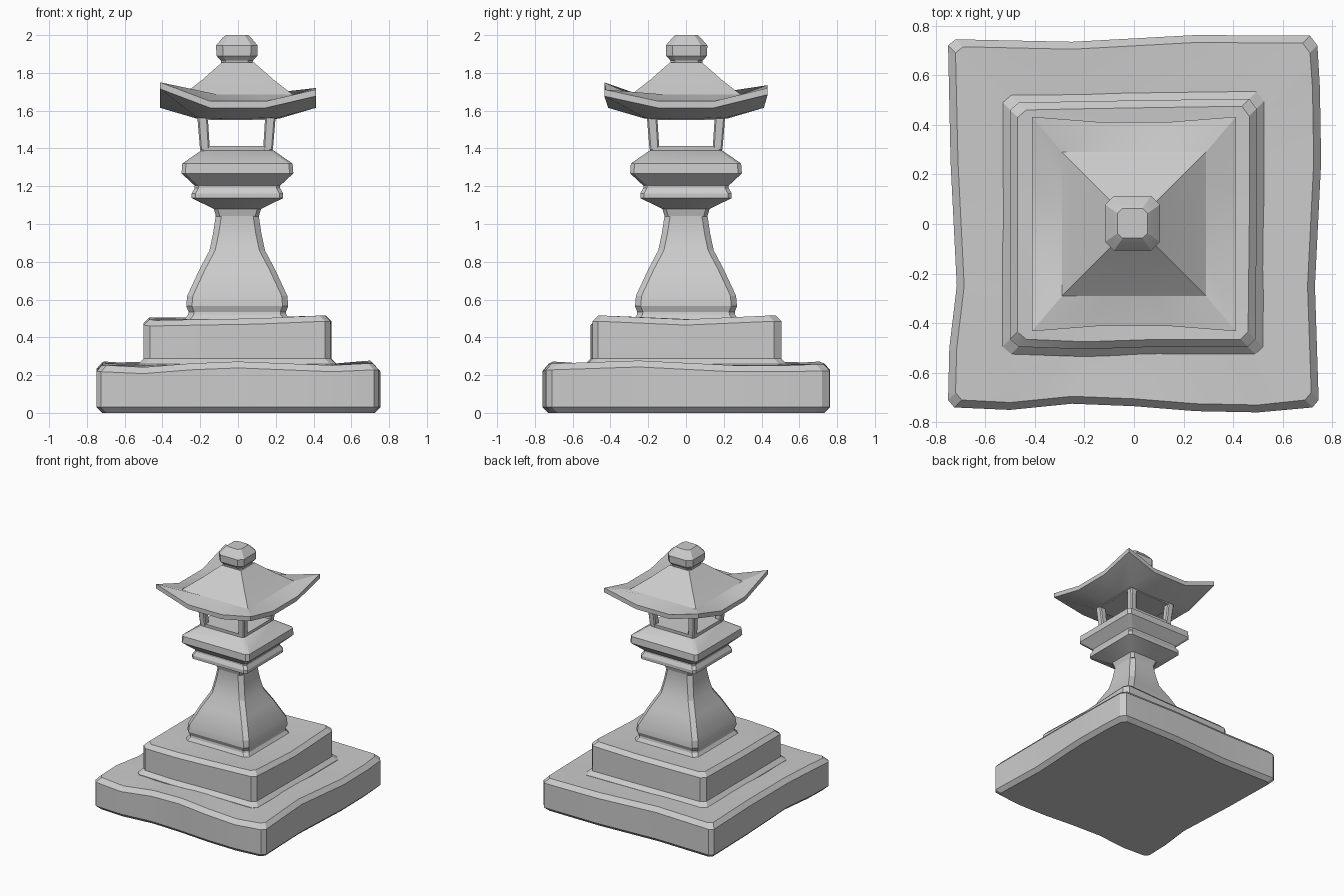
import bpy
import bmesh
import math


def loft(name, rings):
    """Skin a stack of closed rings (equal point counts) and cap both ends."""
    bm = bmesh.new()
    loops = [[bm.verts.new(p) for p in ring] for ring in rings]
    n = len(loops[0])
    for a, b in zip(loops, loops[1:]):
        for i in range(n):
            j = (i + 1) % n
            bm.faces.new((a[i], a[j], b[j], b[i]))
    bm.faces.new(loops[0][::-1])
    bm.faces.new(loops[-1])
    bmesh.ops.recalc_face_normals(bm, faces=bm.faces)
    me = bpy.data.meshes.new(name)
    bm.to_mesh(me)
    bm.free()
    ob = bpy.data.objects.new(name, me)
    bpy.context.collection.objects.link(ob)
    bpy.ops.object.select_all(action='DESELECT')
    ob.select_set(True)
    bpy.context.view_layer.objects.active = ob
    bpy.ops.object.shade_smooth_by_angle(angle=math.radians(20))
    return ob


def chamfer_ring(h, z, c, cx=0.0, cy=0.0):
    """Square of half width h with corners cut by c."""
    k = h - c
    pts = [(-k, -h), (k, -h), (h, -k), (h, k), (k, h), (-k, h), (-h, k), (-h, -k)]
    return [(cx + x, cy + y, z) for x, y in pts]


def worn_slab(name, outline, levels, core_z):
    """Slab from an uneven outline (x, y, wear); levels = (inset, z, wear weight)."""
    rings = []
    for inset, z, w in levels:
        ring = []
        for x, y, wear in outline:
            m = max(abs(x), abs(y))
            sx = inset * (1 if x > 0 else -1) if abs(x) > 0.8 * m else 0
            sy = inset * (1 if y > 0 else -1) if abs(y) > 0.8 * m else 0
            ring.append((x - sx, y - sy, z + wear * w))
        rings.append(ring)
    rings.append([(x * 0.6, y * 0.6, core_z) for x, y, _ in outline])
    return loft(name, rings)


# Bottom slab with uneven edges
worn_slab("base_slab", [
    (-0.725, -0.74, -0.01), (-0.5, -0.75, -0.02), (-0.25, -0.725, 0), (0.0, -0.735, 0.01),
    (0.25, -0.755, 0), (0.5, -0.76, -0.01), (0.72, -0.74, 0), (0.745, -0.71, 0),
    (0.73, -0.25, 0.015), (0.755, 0.25, -0.01), (0.75, 0.55, -0.01), (0.74, 0.72, -0.005),
    (0.71, 0.76, -0.005), (0.245, 0.762, 0), (-0.25, 0.735, 0.01), (-0.72, 0.745, 0.005),
    (-0.75, 0.72, 0.005), (-0.74, 0.25, 0.01), (-0.715, -0.25, -0.01), (-0.745, -0.5, 0),
    (-0.75, -0.71, -0.01)],
    [(0.03, 0.0, 0), (0, 0.03, 0), (0, 0.228, 1), (0.03, 0.262, 1)], 0.255)

# Second step with flared foot
worn_slab("upper_step", [
    (-0.465, -0.495, -0.015), (-0.2, -0.505, -0.01), (0.1, -0.495, -0.005), (0.46, -0.495, 0.01),
    (0.49, -0.465, 0.01), (0.495, 0.0, -0.01), (0.495, 0.465, 0.01), (0.465, 0.505, 0.01),
    (0.1, 0.5, 0.0), (-0.2, 0.495, 0), (-0.465, 0.49, 0), (-0.5, 0.46, 0),
    (-0.5, 0.0, -0.01), (-0.5, -0.465, -0.01)],
    [(-0.03, 0.2, 0), (-0.03, 0.258, 0), (0, 0.287, 0), (0, 0.475, 1), (0.03, 0.505, 1)], 0.497)

# Tapered pillar
pillar = [(0.285, 0.485), (0.26, 0.52), (0.258, 0.535), (0.27, 0.565), (0.265, 0.62),
          (0.2, 0.76), (0.147, 0.86), (0.128, 0.95), (0.113, 1.05), (0.12, 1.085)]
loft("pillar", [chamfer_ring(h, z, 0.03, -0.004) for h, z in pillar])

# Stepped collar carrying the lamp chamber
collar = [(0.113, 1.04), (0.125, 1.08), (0.242, 1.137), (0.242, 1.162), (0.226, 1.19),
          (0.226, 1.203), (0.296, 1.268), (0.292, 1.32), (0.195, 1.387), (0.18, 1.392)]
loft("collar", [chamfer_ring(h, z, 0.02, -0.003) for h, z in collar])

# Lamp chamber: sill, four leaning posts, lintel
loft("chamber_sill", [chamfer_ring(h, z, 0.015, -0.008) for h, z in [(0.19, 1.38), (0.192, 1.412)]])
for sx, sn in ((-1, "left"), (1, "right")):
    for sy, fn in ((-1, "front"), (1, "back")):
        loft(f"chamber_post_{fn}_{sn}",
             [chamfer_ring(0.026, 1.395, 0.008, -0.008 + sx * 0.167, sy * 0.167),
              chamfer_ring(0.028, 1.6, 0.008, -0.008 + sx * 0.182, sy * 0.182)])
loft("chamber_lintel", [chamfer_ring(h, z, 0.015, -0.008) for h, z in [(0.204, 1.55), (0.208, 1.6)]])

# Roof: square rings whose corners curl upward by different amounts
lifts = (0.1, 0.062, 0.07, 0.085)
corners = ((-1, -1), (1, -1), (1, 1), (-1, 1))


def roof_ring(h, z, curl):
    ring = []
    for i in range(4):
        a, b = corners[i], corners[(i + 1) % 4]
        ring.append((a[0] * h, a[1] * h * (1 + 0.05 * curl), z + lifts[i] * curl))
        for t in (0.32, 0.68):
            ring.append((h * (a[0] + (b[0] - a[0]) * t), h * (a[1] + (b[1] - a[1]) * t), z))
    return ring


loft("roof", [roof_ring(0.19, 1.555, 0), roof_ring(0.225, 1.56, 0.1), roof_ring(0.412, 1.615, 1),
              roof_ring(0.412, 1.65, 1), roof_ring(0.29, 1.685, 0), roof_ring(0.19, 1.763, 0),
              roof_ring(0.085, 1.855, 0)])

# Rounded finial on the roof
finial = [(0.08, 1.84, 0.02), (0.085, 1.865, 0.025), (0.108, 1.89, 0.035),
          (0.11, 1.945, 0.035), (0.076, 1.985, 0.025), (0.06, 2.0, 0.02)]
loft("finial", [chamfer_ring(h, z, c, -0.006, 0.003) for h, z, c in finial])
